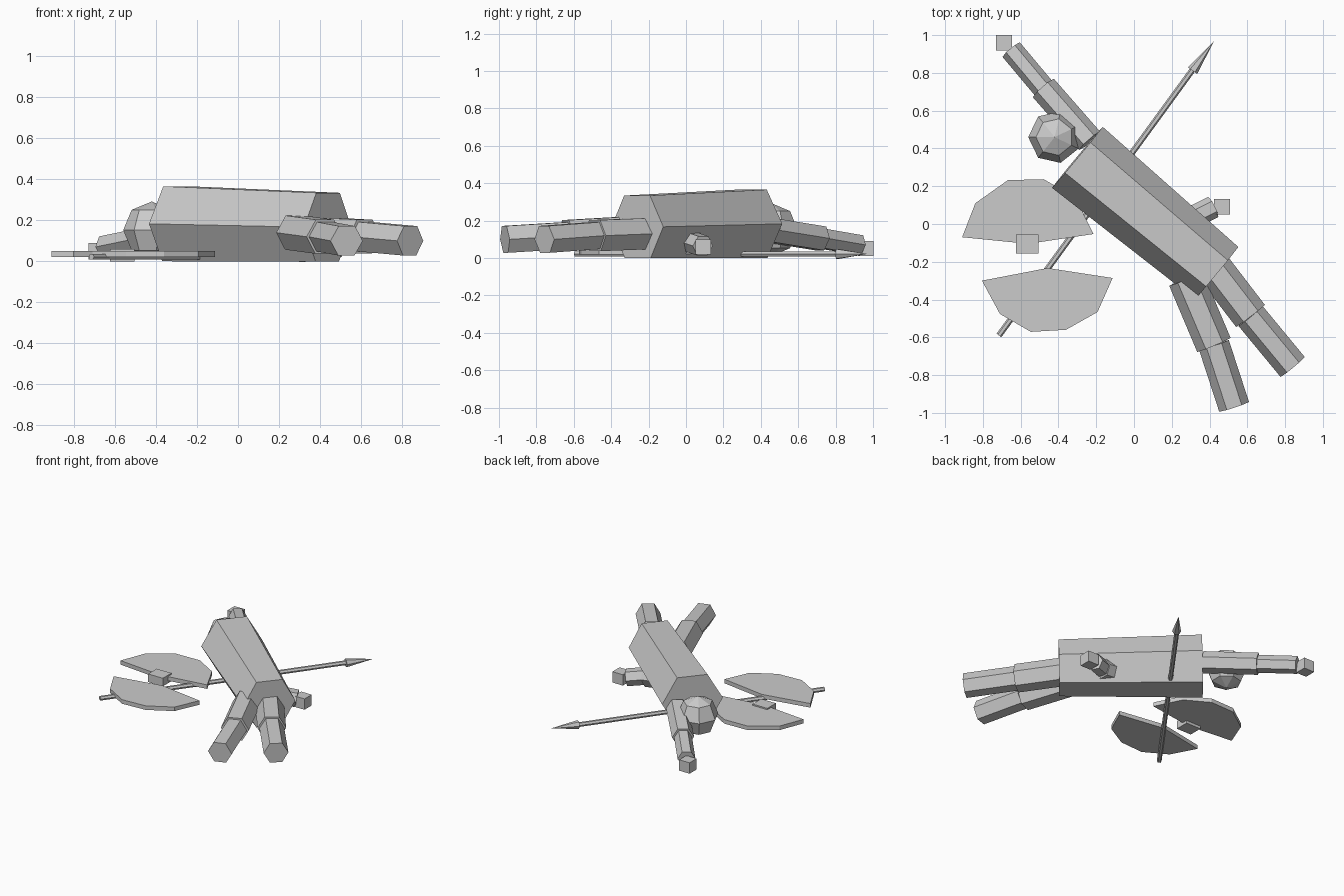
import bpy, bmesh, math
from mathutils import Vector, Matrix

if "Cube" in bpy.data.objects:
    bpy.data.objects.remove(bpy.data.objects["Cube"])


def finish(name, bm):
    bmesh.ops.remove_doubles(bm, verts=bm.verts, dist=0.0005)
    bmesh.ops.recalc_face_normals(bm, faces=bm.faces)
    me = bpy.data.meshes.new(name)
    bm.to_mesh(me)
    bm.free()
    ob = bpy.data.objects.new(name, me)
    bpy.context.collection.objects.link(ob)
    return ob


def limb(name, a, b, ra, rb, n=6):
    """Tapered prism from a to b; ra and rb are (half width, half height) radii."""
    a, b = Vector(a), Vector(b)
    d = (b - a).normalized()
    side = d.cross(Vector((0, 0, 1))).normalized()
    up = side.cross(d)
    bm = bmesh.new()
    rings = []
    for c, r in ((a, ra), (b, rb)):
        rings.append([bm.verts.new(c + side * r[0] * math.cos(2 * math.pi * i / n)
                                   + up * r[1] * math.sin(2 * math.pi * i / n))
                      for i in range(n)])
    for i in range(n):
        j = (i + 1) % n
        bm.faces.new((rings[0][i], rings[0][j], rings[1][j], rings[1][i]))
    bm.faces.new(rings[0])
    bm.faces.new(rings[1])
    return finish(name, bm)


def rod(name, a, b, ra, rb=None, n=6):
    rb = ra if rb is None else rb
    return limb(name, a, b, (ra, ra), (rb, rb), n)


def slab(name, outline, z0, z1):
    bm = bmesh.new()
    f = bm.faces.new([bm.verts.new((x, y, z0)) for x, y in outline])
    ext = bmesh.ops.extrude_face_region(bm, geom=[f], use_keep_orig=True)
    for v in ext["geom"]:
        if isinstance(v, bmesh.types.BMVert):
            v.co.z = z1
    return finish(name, bm)


def box(name, centre, size):
    bm = bmesh.new()
    bmesh.ops.create_cube(bm, size=1, matrix=Matrix.Translation(centre) @ Matrix.Diagonal((*size, 1)))
    return finish(name, bm)


# Torso lying on the ground
limb("torso", (-0.30, 0.353, 0.183), (0.4375, -0.26, 0.167), (0.21, 0.211), (0.18, 0.193))

# Head
bm = bmesh.new()
bmesh.ops.create_uvsphere(bm, u_segments=7, v_segments=4, radius=0.14,
                          matrix=Matrix.Translation((-0.42, 0.46, 0.152)) @ Matrix.Rotation(math.pi / 2, 4, 'Z'))
finish("head", bm)

# Legs
legs = {"left": [(0.42, -0.23, 0.13), (0.617, -0.487, 0.12), (0.84, -0.757, 0.10)],
        "right": [(0.275, -0.29, 0.14), (0.423, -0.64, 0.12), (0.53, -0.968, 0.10)]}
for s, (hip, knee, foot) in legs.items():
    rod(s + "_thigh", hip, knee, 0.096)
    rod(s + "_shin", knee, foot, 0.083)

# Arms with box hands
arms = {"left": [(0.08, 0.02, 0.11), (0.30, 0.03, 0.085), (0.42, 0.09, 0.065), (0.465, 0.092, 0.06)],
        "right": [(-0.235, 0.44, 0.15), (-0.48, 0.72, 0.105), (-0.65, 0.923, 0.07), (-0.688, 0.96, 0.05)]}
for s, (shoulder, elbow, wrist, hand) in arms.items():
    rod(s + "_upper_arm", shoulder, elbow, 0.074)
    rod(s + "_forearm", elbow, wrist, 0.06)
    box(s + "_hand", hand, (0.085, 0.083, 0.08))

# Spear under the body
rod("spear_shaft", (-0.715, -0.59, 0.022), (0.32, 0.83, 0.022), 0.016)
rod("spear_head", (0.31, 0.812, 0.022), (0.425, 0.97, 0.022), 0.03, 0.0001)

# Broken shield: two halves and the centre boss
slab("shield_half_back", [(-0.91, -0.07), (-0.84, 0.11), (-0.668, 0.232), (-0.478, 0.237),
                          (-0.31, 0.14), (-0.214, -0.053), (-0.56, -0.105)], 0.02, 0.05)
slab("shield_half_front", [(-0.805, -0.30), (-0.457, -0.233), (-0.113, -0.286), (-0.193, -0.466),
                           (-0.36, -0.56), (-0.546, -0.571), (-0.71, -0.476)], 0.02, 0.05)
box("shield_boss", (-0.565, -0.105, 0.03), (0.12, 0.1, 0.06))
